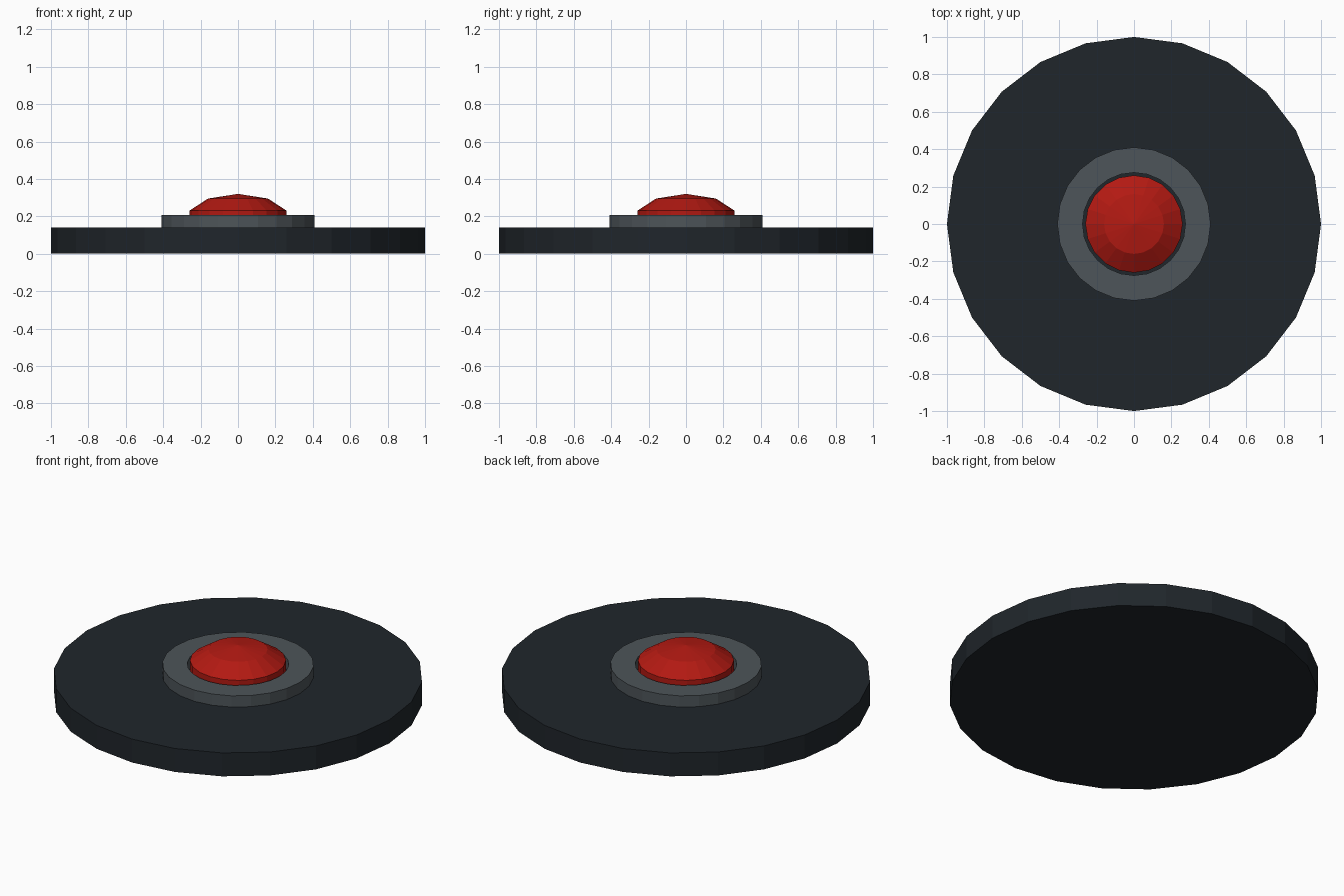
import bpy, bmesh, math

if "Cube" in bpy.data.objects:
    bpy.data.objects.remove(bpy.data.objects["Cube"])


def material(name, color):
    m = bpy.data.materials.new(name)
    m.diffuse_color = (*color, 1)
    m.use_nodes = True
    m.node_tree.nodes["Principled BSDF"].inputs["Base Color"].default_value = m.diffuse_color
    return m


def lathe(name, profile, sides, mat, closed=False):
    """Spin an (r, z) profile about z into a faceted solid."""
    bm = bmesh.new()
    verts = [bm.verts.new((r, 0, z)) for r, z in profile]
    edges = [bm.edges.new(p) for p in zip(verts, verts[1:])]
    if closed:
        edges.append(bm.edges.new((verts[-1], verts[0])))
    bmesh.ops.spin(bm, geom=verts + edges, cent=(0, 0, 0), axis=(0, 0, 1),
                   angle=math.tau, steps=sides, use_duplicate=False)
    bmesh.ops.remove_doubles(bm, verts=bm.verts, dist=1e-4)
    bmesh.ops.recalc_face_normals(bm, faces=bm.faces)
    mesh = bpy.data.meshes.new(name)
    bm.to_mesh(mesh)
    bm.free()
    mesh.materials.append(mat)
    obj = bpy.data.objects.new(name, mesh)
    bpy.context.collection.objects.link(obj)
    return obj


dark = material("dark_housing", (0.014, 0.019, 0.024))
grey = material("grey_collar", (0.075, 0.09, 0.1))
red = material("red_button", (0.45, 0.01, 0.006))

# Wide base disc
lathe("base_disc", [(0, 0), (1, 0), (1, 0.14), (0, 0.14)], 24, dark)

# Raised collar with an open centre
lathe("collar", [(0.275, 0.135), (0.41, 0.135), (0.41, 0.207), (0.275, 0.207)],
      24, grey, closed=True)

# Domed push button
lathe("button", [(0, 0.135), (0.26, 0.135), (0.26, 0.23), (0.16, 0.295), (0, 0.32)],
      20, red)
